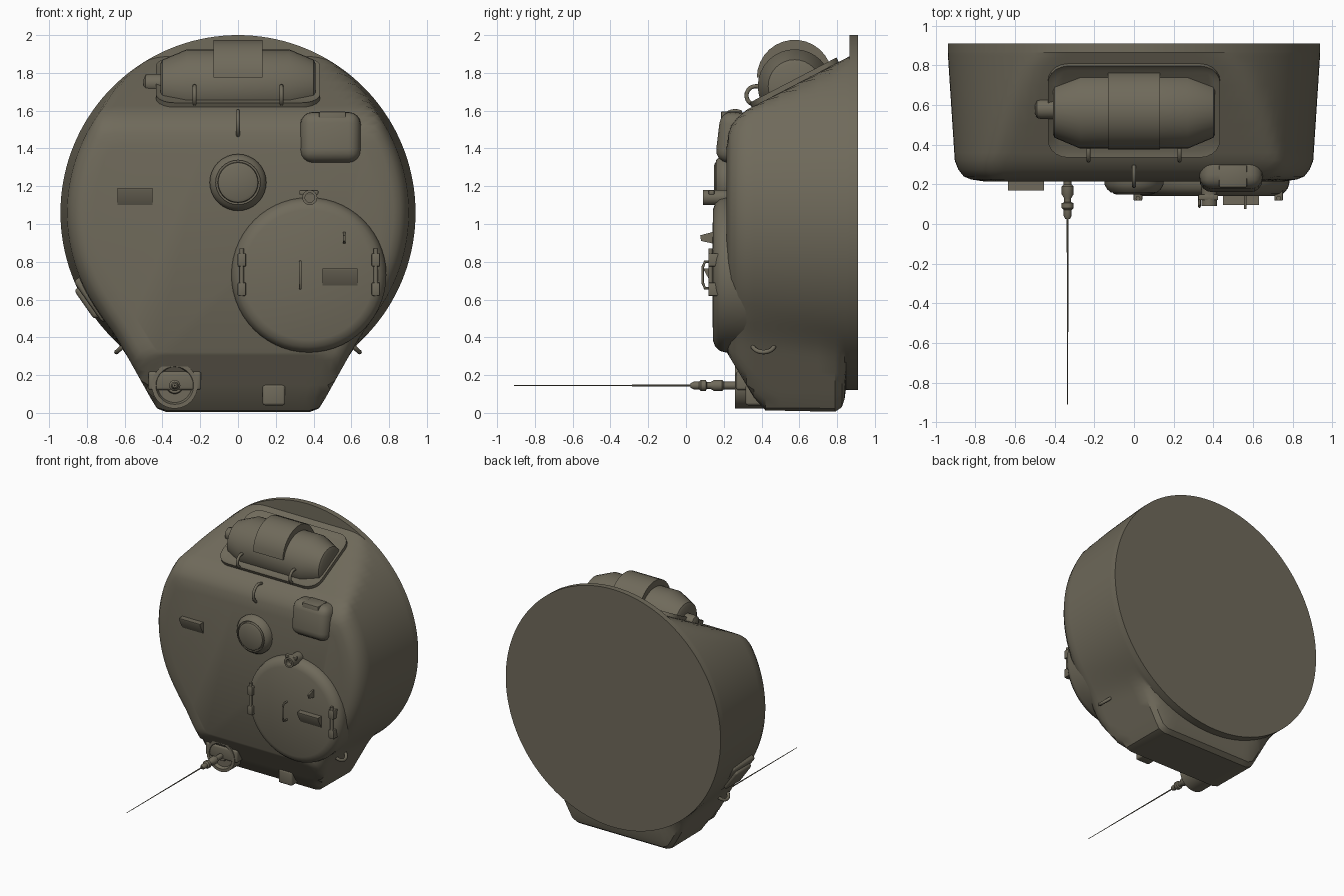
import bpy, bmesh, math
from mathutils import Vector, Matrix

if "Cube" in bpy.data.objects:
    bpy.data.objects.remove(bpy.data.objects["Cube"])

olive = bpy.data.materials.new("olive_drab")
olive.use_nodes = True
COLOUR = (0.16, 0.144, 0.104, 1)
olive.diffuse_color = COLOUR
olive.node_tree.nodes["Principled BSDF"].inputs["Base Color"].default_value = COLOUR

ROOF = 0.215          # depth of the flat roof
HUB = 1.06            # height of the ring centre
OUT = (0, -1, 0)      # direction away from the roof
SLOPE = math.atan(0.52)


def finish(name, bm, angle=35):
    bmesh.ops.recalc_face_normals(bm, faces=bm.faces)
    me = bpy.data.meshes.new(name)
    bm.to_mesh(me)
    bm.free()
    ob = bpy.data.objects.new(name, me)
    bpy.context.collection.objects.link(ob)
    me.materials.append(olive)
    bpy.ops.object.select_all(action='DESELECT')
    ob.select_set(True)
    bpy.context.view_layer.objects.active = ob
    bpy.ops.object.shade_smooth_by_angle(angle=math.radians(angle))
    return ob


def skin(bm, rings):
    for a, b in zip(rings, rings[1:]):
        for i in range(len(a)):
            j = (i + 1) % len(a)
            bm.faces.new((a[i], a[j], b[j], b[i]))
    bm.faces.new(rings[0])
    bm.faces.new(rings[-1])


def lathe(name, profile, loc, axis=OUT, seg=32):
    """Turn (radius, height) pairs around an axis."""
    bm = bmesh.new()
    m = Matrix.Translation(loc) @ Vector(axis).to_track_quat('Z', 'Y').to_matrix().to_4x4()
    rings = []
    for r, h in profile:
        turn = [2 * math.pi * i / seg for i in range(seg)]
        rings.append([bm.verts.new(m @ Vector((r * math.cos(t), r * math.sin(t), h))) for t in turn])
    skin(bm, rings)
    return finish(name, bm)


def box(name, lo, hi, bevel=0.0, seg=3, rot=None):
    lo, hi = Vector(lo), Vector(hi)
    bm = bmesh.new()
    bmesh.ops.create_cube(bm, size=1)
    bmesh.ops.scale(bm, vec=hi - lo, verts=bm.verts)
    if bevel:
        bmesh.ops.bevel(bm, geom=bm.edges[:], offset=bevel, segments=seg, profile=0.5, affect='EDGES')
    m = Matrix.Translation((lo + hi) / 2)
    bm.transform(m @ rot if rot else m)
    return finish(name, bm)


def prism(name, outline, x0, x1):
    """Extrude a (y, z) outline along x."""
    bm = bmesh.new()
    skin(bm, [[bm.verts.new((x, y, z)) for y, z in outline] for x in (x0, x1)])
    return finish(name, bm)


def tube(name, pts, r):
    cu = bpy.data.curves.new(name, 'CURVE')
    cu.dimensions, cu.bevel_depth, cu.bevel_resolution = '3D', r, 2
    cu.use_fill_caps = True
    sp = cu.splines.new('POLY')
    sp.points.add(len(pts) - 1)
    for p, co in zip(sp.points, pts):
        p.co = (*co, 1)
    tmp = bpy.data.objects.new(name + "_path", cu)
    bpy.context.collection.objects.link(tmp)
    bpy.context.view_layer.update()
    bm = bmesh.new()
    bm.from_mesh(tmp.evaluated_get(bpy.context.evaluated_depsgraph_get()).to_mesh())
    bpy.data.objects.remove(tmp)
    return finish(name, bm, 60)


def loop(name, centre, u, v, radius, thick, a0, a1):
    c, u, v = Vector(centre), Vector(u), Vector(v)
    turn = [math.radians(a0 + (a1 - a0) * i / 14) for i in range(15)]
    tube(name, [c + radius * (math.cos(t) * u + math.sin(t) * v) for t in turn], thick)


def smin(a, b, k):
    h = max(k - abs(a - b), 0) / k
    return min(a, b) - h * h * k / 4


# Cast shell: tapered drum cut by the sloping front, with the rear bustle
def shell_radius(t, y, inset, cut, bustle, shrink):
    c, s = math.cos(t), math.sin(t)
    r = 0.94 - 0.065 * max(0.865 - y, 0) - inset
    if cut and s > 0.3:
        r = smin(r, (1.63 + 0.52 * (y - 0.37) - HUB - inset) / s, 0.04)
    if s < -0.6:
        low = max(0.005 + 0.02 * (0.84 - y), 0.33 - (y - 0.21) / 0.6) + shrink
        floor = (HUB - low) / -s
        if bustle:
            side = (0.883 - shrink - inset) / (0.873 * abs(c) - 0.488 * s)
            r = -smin(-r, -smin(side, floor, 0.04), 0.03)
        r = min(r, floor)
    return r


bm = bmesh.new()
rows = [(0.91, 0, 0, 0, 0), (0.866, 0, 0, 0, 0), (0.865, 0, 1, 0, 0), (0.846, 0, 1, 0, 0),
        (0.84, 0, 1, 1, 0.07), (0.825, 0, 1, 1, 0.025), (0.79, 0, 1, 1, 0)]
rows += [(y, 0, 1, 1, 0) for y in (0.7, 0.6, 0.5, 0.42, 0.36, 0.32)]
rows += [(0.275, 0.015, 1, 1, 0), (0.24, 0.04, 1, 1, 0), (0.225, 0.075, 1, 1, 0), (ROOF, 0.14, 1, 1, 0)]
rings, N = [], 144
for y, *spec in rows:
    ring = []
    for i in range(N):
        t = 2 * math.pi * i / N
        r = shell_radius(t, y, *spec)
        ring.append(bm.verts.new((r * math.cos(t), y, HUB + r * math.sin(t))))
    rings.append(ring)
skin(bm, rings)
finish("turret_shell", bm)

# Gun mount frame: rounded plate with a recessed panel
bm = bmesh.new()
bmesh.ops.create_cube(bm, size=1)
bmesh.ops.scale(bm, vec=(0.87, 0.52, 0.06), verts=bm.verts)
corners = [e for e in bm.edges if abs(e.verts[0].co.z - e.verts[1].co.z) > 0.01]
bmesh.ops.bevel(bm, geom=corners, offset=0.1, segments=5, profile=0.5, affect='EDGES')
top = [f for f in bm.faces if f.normal.z > 0.9]
bmesh.ops.inset_region(bm, faces=top, thickness=0.035)
bmesh.ops.translate(bm, vec=(0, 0, -0.015), verts=top[0].verts)
bm.transform(Matrix.Translation((0, 0.58, 1.735)) @ Matrix.Rotation(SLOPE, 4, 'X'))
finish("gun_mount_frame", bm)

# Rotor, band and sight on the gun mount
lathe("gun_rotor", [(0.12, -0.41), (0.14, -0.4), (0.195, -0.27), (0.195, 0.27), (0.14, 0.4), (0.12, 0.41)],
      (0, 0.575, 1.73), (1, 0, 0))
arc = [math.radians(a) for a in range(0, 181, 12)]
prism("rotor_band", [(0.575 - 0.2 * math.cos(a), 1.775 + 0.2 * math.sin(a)) for a in arc], -0.13, 0.13)
lathe("sight_barrel", [(0.02, 0), (0.045, 0.01), (0.05, 0.03), (0.05, 0.12)], (-0.5, 0.58, 1.745), (1, 0, 0), 16)
box("sight_bracket", (-0.41, 0.51, 1.7), (-0.36, 0.66, 1.83), 0.015)

# Lifting loops on front, roof and rear flanks
for x, side in ((-0.23, "right"), (0.23, "left")):
    loop(side + "_front_loop", (x, 0.37, 1.68), (0, 1, 0), (0, 0, 1), 0.05, 0.011, 20, 310)
loop("roof_loop", (0, 0.26, 1.53), (0, 1, 0), (0, 0, 1), 0.068, 0.011, 60, 270)
for s, side in ((-1, "right"), (1, "left")):
    loop(side + "_rear_loop", (s * 0.6, 0.41, 0.36), (0, 1, 0), (s * 0.75, 0, -0.66), 0.058, 0.012, -20, 200)

# Roof ventilator
lathe("ventilator", [(0.15, -0.03), (0.15, 0.03), (0.135, 0.055), (0.118, 0.07), (0.118, 0.055),
                     (0.108, 0.055), (0.105, 0.075), (0.09, 0.082), (0.001, 0.082)], (0, 0.23, 1.22))

# Large round hatch with its fittings
HX, HZ, FACE = 0.375, 0.73, 0.14
lathe("hatch", [(0.41, -0.14), (0.41, 0.02), (0.402, 0.05), (0.38, 0.075), (0.345, 0.088), (0.001, 0.09)],
      (HX, 0.23, HZ), OUT, 56)
for s, side in ((-1, "right"), (1, "left")):
    x = HX + s * 0.355
    for z in (0.655, 0.81):
        box(side + "_hinge_block", (x - 0.022, 0.118, z - 0.035), (x + 0.022, 0.2, z + 0.035), 0.006, 2)
    tube(side + "_hinge_pin", [(x, 0.13, 0.62), (x, 0.13, 0.87)], 0.012)
tube("hatch_handle", [(0.33, 0.15, 0.66), (0.33, 0.1, 0.66), (0.33, 0.088, 0.69),
                      (0.33, 0.088, 0.77), (0.33, 0.1, 0.8), (0.33, 0.15, 0.8)], 0.007)
prism("sight_vane", [(FACE + 0.01, 0.895), (0.08, 0.91), (0.075, 0.94), (FACE + 0.01, 0.96)], 0.556, 0.568)


# Hooded vision slots: wedges opening downwards
def hood(name, x, z, y):
    prism(name, [(y + 0.03, z - 0.045), (y, z - 0.045), (y - 0.045, z + 0.035),
                 (y - 0.045, z + 0.045), (y + 0.03, z + 0.045)], x - 0.092, x + 0.092)


hood("hatch_vision_hood", 0.54, 0.72, FACE)
hood("roof_vision_hood", -0.545, 1.145, ROOF)

# Spotlight socket above the hatch
lathe("lamp_socket", [(0.04, -0.05), (0.04, 0.12), (0.025, 0.12), (0.025, 0.08), (0.001, 0.08)],
      (0.38, 0.21, 1.14), OUT, 20)
box("lamp_clamp", (0.325, 0.12, 1.155), (0.425, 0.15, 1.18), 0.006, 2)

# Periscope cover with a small viewing head
box("periscope_cover", (0.33, 0.168, 1.32), (0.65, 0.36, 1.59), 0.065, 4, Matrix.Rotation(-0.12, 4, 'X'))
box("periscope_head", (0.43, 0.185, 1.51), (0.57, 0.3, 1.595), 0.006, 2)

# Pistol port on the right flank
port_rot = Matrix.Rotation(math.radians(35), 4, 'Y')
for name, half, depth, push in (("port_frame", 0.135, 0.12, 0), ("port_cover", 0.095, 0.06, 0.055)):
    c = Vector((-0.745, 0.5, 0.62)) + push * Vector((-0.82, 0, -0.57))
    size = Vector((depth / 2, half, half))
    box(name, c - size, c + size, 0.02, 3, Matrix.Rotation(math.radians(-35), 4, 'Y'))

# Aerial: dished bracket, insulator and whip
AX, AZ = -0.335, 0.145
lathe("aerial_bracket", [(0.122, -0.17), (0.122, 0.06), (0.1, 0.06), (0.09, 0.035), (0.045, 0.035),
                         (0.04, 0.05), (0.001, 0.05)], (AX, 0.32, AZ))
box("aerial_web", (AX - 0.14, 0.265, 0.12), (AX + 0.14, 0.45, 0.22), 0.015)
lathe("aerial_insulator", [(0.02, -0.04), (0.02, 0.12), (0.03, 0.13), (0.03, 0.17), (0.018, 0.19), (0.018, 0.21),
                           (0.03, 0.215), (0.03, 0.24), (0.02, 0.25), (0.02, 0.28), (0.012, 0.295)],
      (AX, 0.32, AZ), OUT, 16)
lathe("aerial_whip", [(0.005, 0), (0.002, 0.95)], (AX, 0.04, AZ), OUT, 8)

# Small block on the rear slope
box("rear_block", (0.13, 0.315, 0.04), (0.25, 0.42, 0.15), 0.014)
